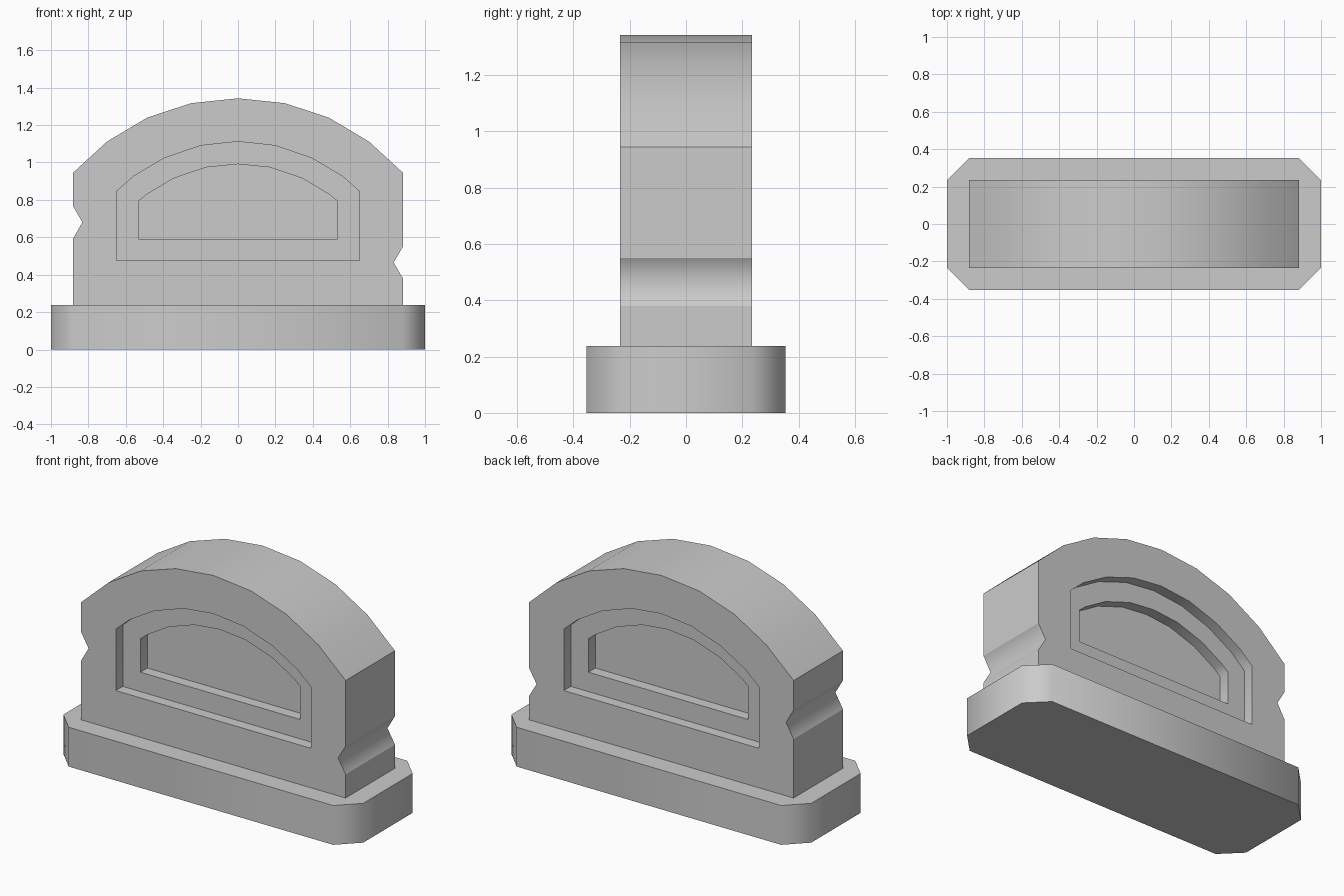
import bpy, bmesh, math

if "Cube" in bpy.data.objects:
    bpy.data.objects.remove(bpy.data.objects["Cube"])

HALF_DEPTH = 0.235   # half thickness of the arched slab
STEP = 0.066         # depth of each recess step
BASE_TOP = 0.237


def mirrored(points):
    """Right-hand profile running up to the centre point, plus its mirror."""
    return points + [(-x, z) for x, z in reversed(points[:-1])]


def ring(bm, pts, y):
    verts = [bm.verts.new((x, y, z)) for x, z in pts]
    edges = [bm.edges.new((verts[i], verts[(i + 1) % len(verts)]))
             for i in range(len(verts))]
    return verts, edges


def wall(bm, a, b):
    n = len(a[0])
    for i in range(n):
        j = (i + 1) % n
        bm.faces.new((a[0][i], a[0][j], b[0][j], b[0][i]))


def border(bm, a, b):
    bmesh.ops.triangle_fill(bm, use_beauty=True, edges=a[1] + b[1])


def finish(bm, name, is_crease=lambda e: False):
    bmesh.ops.recalc_face_normals(bm, faces=bm.faces[:])
    for f in bm.faces:
        f.smooth = True
    for e in bm.edges:
        if e.calc_face_angle(0) > math.radians(65) or is_crease(e):
            e.smooth = False
    me = bpy.data.meshes.new(name)
    bm.to_mesh(me)
    bm.free()
    ob = bpy.data.objects.new(name, me)
    bpy.context.collection.objects.link(ob)
    return ob


# Plinth with chamfered corners
bm = bmesh.new()
corners = [(1, -0.235), (1, 0.235), (0.882, 0.353), (-0.882, 0.353),
           (-1, 0.235), (-1, -0.235), (-0.882, -0.353), (0.882, -0.353)]
face = bm.faces.new([bm.verts.new((x, y, 0)) for x, y in corners])
ext = bmesh.ops.extrude_face_region(bm, geom=[face], use_keep_orig=True)
top = [v for v in ext["geom"] if isinstance(v, bmesh.types.BMVert)]
bmesh.ops.translate(bm, verts=top, vec=(0, 0, BASE_TOP))
finish(bm, "plinth")

# Arched slab: outline with a chipped notch at each side
arch = mirrored([(0.882, 0.945), (0.70, 1.112), (0.485, 1.24),
                 (0.25, 1.317), (0, 1.343)])
outline = ([(0.882, BASE_TOP), (0.882, 0.38), (0.832, 0.465), (0.882, 0.55)]
           + arch
           + [(-0.882, 0.767), (-0.832, 0.68), (-0.882, 0.593),
              (-0.882, BASE_TOP)])
# Stepped window recesses
outer = mirrored([(0.65, 0.475), (0.65, 0.845), (0.56, 0.925),
                  (0.395, 1.023), (0.20, 1.09), (0, 1.112)])
inner = mirrored([(0.532, 0.592), (0.532, 0.793), (0.487, 0.83),
                  (0.345, 0.915), (0.17, 0.974), (0, 0.991)])

bm = bmesh.new()
rims = []
for s in (-1, 1):
    rim = ring(bm, outline, s * HALF_DEPTH)
    o1 = ring(bm, outer, s * HALF_DEPTH)
    o2 = ring(bm, outer, s * (HALF_DEPTH - STEP))
    i1 = ring(bm, inner, s * (HALF_DEPTH - STEP))
    i2 = ring(bm, inner, s * (HALF_DEPTH - 2 * STEP))
    border(bm, rim, o1)
    wall(bm, o1, o2)
    border(bm, o2, i1)
    wall(bm, i1, i2)
    bm.faces.new(i2[0])
    rims.append(rim)
wall(bm, *rims)
# Keep the notch shoulders and arch springing crisp
finish(bm, "arched_slab",
       lambda e: all(abs(v.co.x) > 0.88 for v in e.verts))
